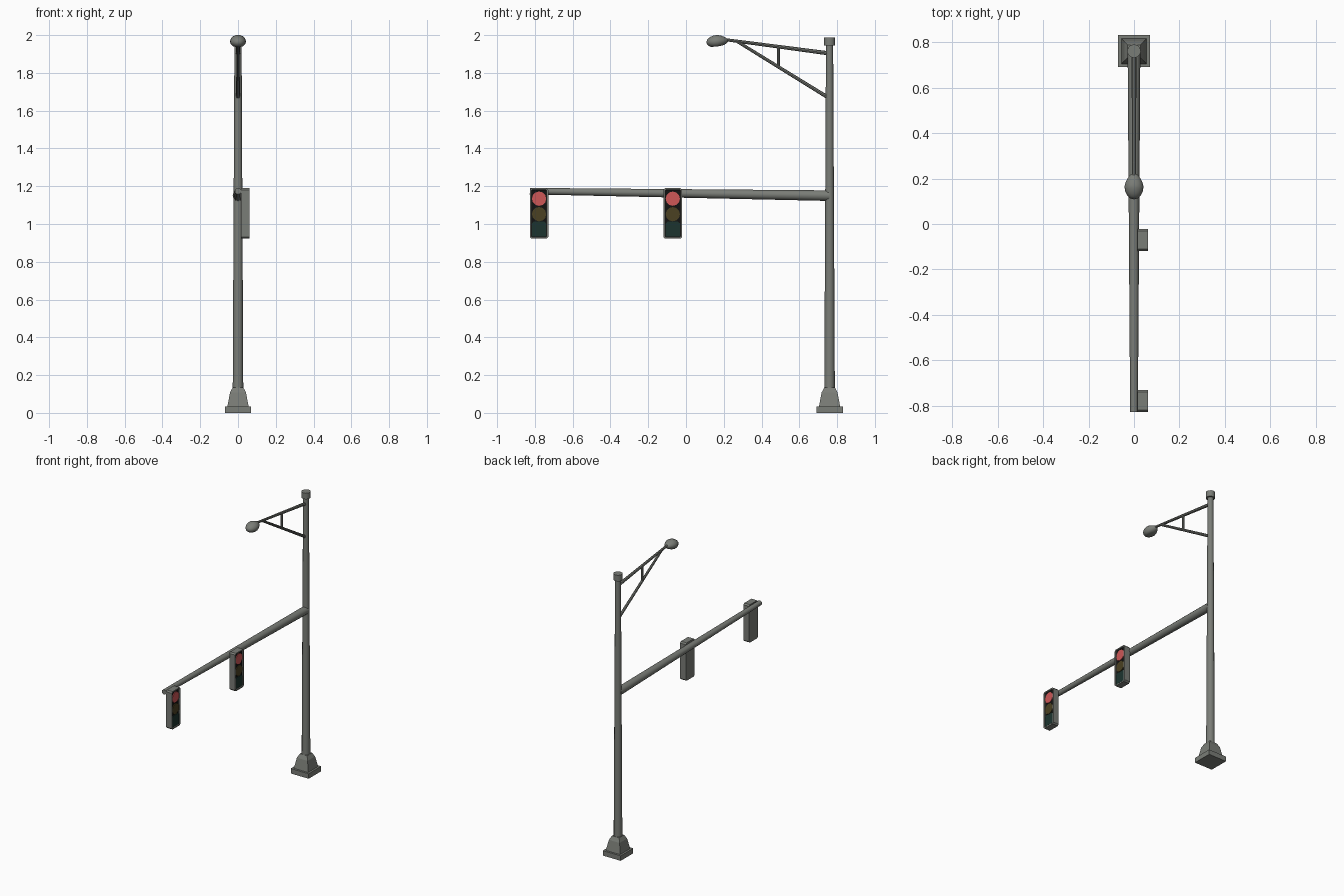
import bpy, bmesh, math
from mathutils import Vector, Matrix

if "Cube" in bpy.data.objects:
    bpy.data.objects.remove(bpy.data.objects["Cube"])

def mat(name, c):
    m = bpy.data.materials.new(name)
    m.diffuse_color = (*c, 1)
    m.use_nodes = True
    m.node_tree.nodes["Principled BSDF"].inputs["Base Color"].default_value = m.diffuse_color
    return m

GREY = mat("galvanised grey", (0.195, 0.205, 0.185))
BLACK = mat("signal black", (0.006, 0.006, 0.006))
RED = mat("lit red", (0.62, 0.095, 0.095))
AMBER = mat("unlit amber", (0.07, 0.052, 0.016))
GREEN = mat("unlit green", (0.012, 0.034, 0.028))
PY = 0.76  # pole position along y

def finish(name, bm, mats, smooth=True):
    bmesh.ops.recalc_face_normals(bm, faces=bm.faces)
    me = bpy.data.meshes.new(name)
    bm.to_mesh(me)
    bm.free()
    ob = bpy.data.objects.new(name, me)
    bpy.context.collection.objects.link(ob)
    for m in mats:
        me.materials.append(m)
    if smooth:
        bpy.ops.object.select_all(action='DESELECT')
        ob.select_set(True)
        bpy.context.view_layer.objects.active = ob
        bpy.ops.object.shade_smooth_by_angle(angle=math.radians(40))
    return ob

def tube(name, a, b, r1, r2, n=12, m=GREY):
    a, b = Vector(a), Vector(b)
    d = b - a
    bm = bmesh.new()
    M = Matrix.Translation((a + b) / 2) @ d.to_track_quat('Z', 'Y').to_matrix().to_4x4()
    bmesh.ops.create_cone(bm, cap_ends=True, segments=n, radius1=r1, radius2=r2,
                          depth=d.length, matrix=M)
    return finish(name, bm, [m])

# Square footing: stacked square rings (half width, height)
bm = bmesh.new()
rings = []
for h, z in [(0.07, 0), (0.07, 0.035), (0.056, 0.035), (0.042, 0.108), (0.028, 0.135)]:
    rings.append([bm.verts.new((sx * h, PY + sy * h, z))
                  for sx, sy in ((-1, -1), (1, -1), (1, 1), (-1, 1))])
for r, s in zip(rings, rings[1:]):
    for i in range(4):
        j = (i + 1) % 4
        bm.faces.new((r[i], r[j], s[j], s[i]))
bm.faces.new(rings[0])
bm.faces.new(rings[-1])
finish("footing", bm, [GREY], False)

# Pole, cap and signal arm
tube("pole", (0, PY, 0.12), (0, PY, 1.96), 0.028, 0.019)
tube("pole_cap", (0, PY, 1.945), (0, PY, 1.988), 0.03, 0.03)
tube("signal_arm", (0, PY, 1.15), (0, -0.827, 1.174), 0.028, 0.017)

# Lamp bracket
tube("bracket_top", (0, PY, 1.903), (0, 0.2, 1.977), 0.011, 0.008, 8)
tube("bracket_brace", (0, PY, 1.665), (0, 0.265, 1.97), 0.010, 0.008, 8)
tube("bracket_strut", (0, 0.49, 1.835), (0, 0.49, 1.94), 0.008, 0.008, 8)

# Egg-shaped lamp head, flattened below and narrowing to the bracket
bm = bmesh.new()
bmesh.ops.create_uvsphere(bm, u_segments=16, v_segments=10, radius=1)
for v in bm.verts:
    x, y, z = v.co
    taper = 1 - 0.25 * max(y, 0)
    z = max(z, -0.8) * 0.034 * (1 - 0.3 * max(y, 0))
    v.co = (x * 0.042 * taper, 0.166 + y * 0.058, 1.967 + z - 0.004 * -y)
finish("lamp_head", bm, [GREY])

# Traffic signals facing +x
def signal(name, yc):
    w, z0, z1, xb, xf = 0.049, 0.922, 1.19, 0.016, 0.061
    bm = bmesh.new()
    M = Matrix.Translation(((xb + xf) / 2, yc, (z0 + z1) / 2)) @ Matrix.Diagonal((xf - xb, 2 * w, z1 - z0, 1))
    bmesh.ops.create_cube(bm, size=1, matrix=M)
    edges = [e for e in bm.edges if abs(e.verts[0].co.x - e.verts[1].co.x) > 0.01]
    bmesh.ops.bevel(bm, geom=edges, offset=0.009, segments=1, affect='EDGES')
    front = [f for f in bm.faces if f.normal.x > 0.9]
    bmesh.ops.inset_region(bm, faces=front, thickness=0.009, depth=0)
    bmesh.ops.inset_region(bm, faces=front, thickness=0.001, depth=-0.008)
    front[0].material_index = 1
    finish(name + "_housing", bm, [GREY, BLACK], False)
    # lenses
    for lab, z, m in (("red", 1.134, RED), ("amber", 1.052, AMBER)):
        tube(f"{name}_{lab}_lens", (xf - 0.01, yc, z), (xf - 0.003, yc, z), 0.038, 0.038, 12, m)
    bm = bmesh.new()
    g = [(-0.038, 0.934), (0.038, 0.934), (0.038, 1.003), (0.028, 1.012), (-0.028, 1.012), (-0.038, 1.003)]
    f = bm.faces.new([bm.verts.new((xf - 0.01, yc + y, z)) for y, z in g])
    ext = bmesh.ops.extrude_face_region(bm, geom=[f])["geom"]
    bmesh.ops.translate(bm, vec=(0.007, 0, 0), verts=[v for v in ext if isinstance(v, bmesh.types.BMVert)])
    finish(name + "_green_lens", bm, [m2 for m2 in [GREEN]], False)

signal("outer_signal", -0.778)
signal("inner_signal", -0.07)
